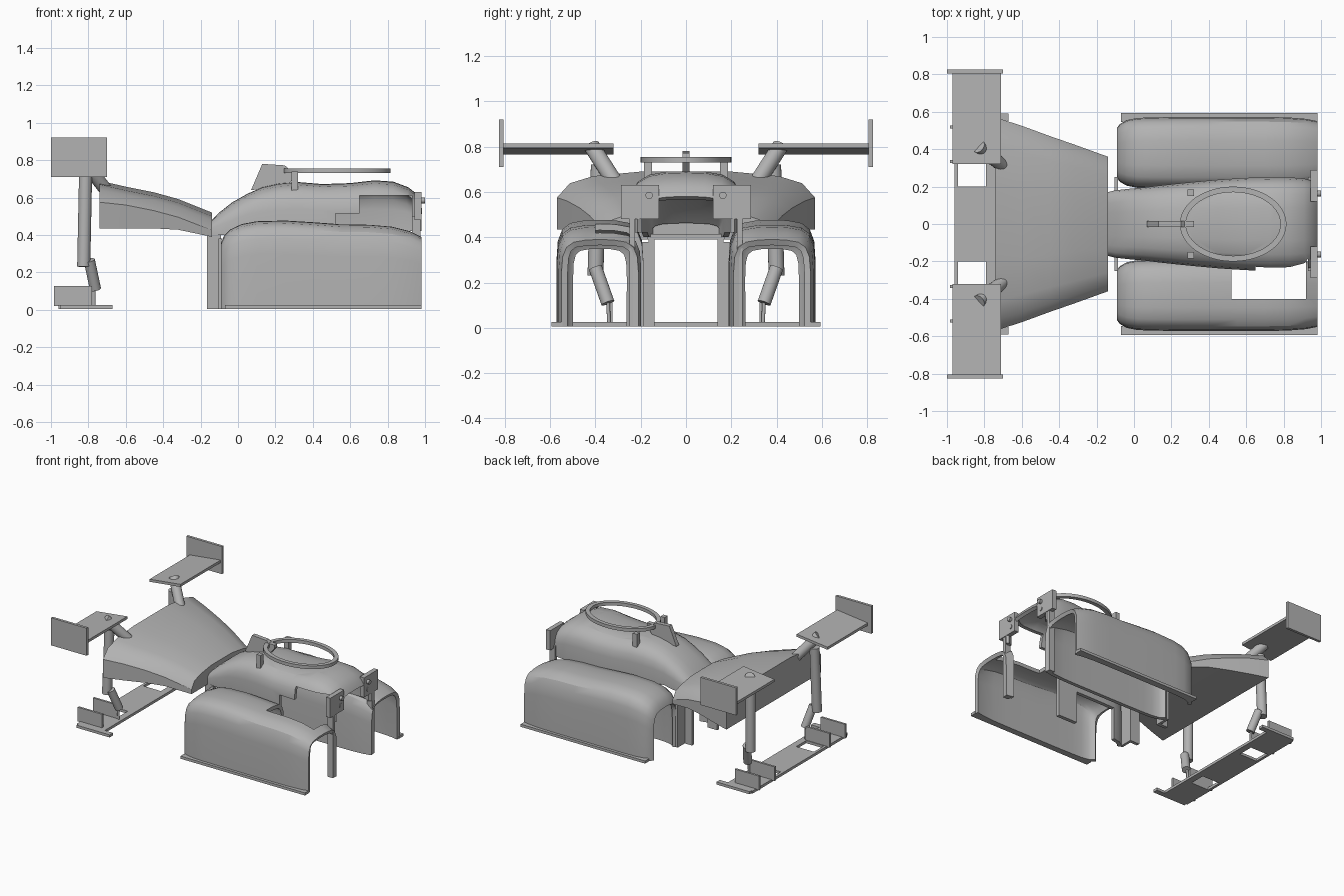
import bpy, bmesh, math
from mathutils import Vector

if "Cube" in bpy.data.objects:
    bpy.data.objects.remove(bpy.data.objects["Cube"])

grey = bpy.data.materials.new("plain grey")
grey.use_nodes = True
grey.diffuse_color = (0.45, 0.45, 0.45, 1)
grey.node_tree.nodes["Principled BSDF"].inputs["Base Color"].default_value = (0.45, 0.45, 0.45, 1)
smooth_parts = []


def add(name, bm, smooth=False, fix=True):
    if fix:
        bmesh.ops.recalc_face_normals(bm, faces=bm.faces)
    mesh = bpy.data.meshes.new(name)
    bm.to_mesh(mesh)
    bm.free()
    mesh.materials.append(grey)
    ob = bpy.data.objects.new(name, mesh)
    bpy.context.collection.objects.link(ob)
    if smooth:
        smooth_parts.append(ob)
    return ob


def box(name, x, y, z):
    bm = bmesh.new()
    bmesh.ops.create_cube(bm, size=1)
    for v in bm.verts:
        v.co = [r[0] + (c + 0.5) * (r[1] - r[0]) for c, r in zip(v.co, (x, y, z))]
    return add(name, bm)


def rod(name, a, b, radius, sides=20):
    a, b = Vector(a), Vector(b)
    bm = bmesh.new()
    bmesh.ops.create_cone(bm, cap_ends=True, segments=sides, radius1=radius,
                          radius2=radius, depth=(b - a).length)
    turn = (b - a).to_track_quat('Z', 'Y')
    for v in bm.verts:
        v.co = turn @ v.co + (a + b) / 2
    return add(name, bm, True)


def prism(name, outline, y0, y1):
    bm = bmesh.new()
    face = bm.faces.new([bm.verts.new((x, y0, z)) for x, z in outline])
    out = bmesh.ops.extrude_face_region(bm, geom=[face])["geom"]
    for v in out:
        if isinstance(v, bmesh.types.BMVert):
            v.co.y = y1
    return add(name, bm)


def loft(name, sections, closed=False):
    bm = bmesh.new()
    rows = [[bm.verts.new(p) for p in s] for s in sections]
    n = len(rows[0])
    for a, b in zip(rows, rows[1:]):
        for j in range(n if closed else n - 1):
            k = (j + 1) % n
            bm.faces.new((a[j], b[j], b[k], a[k]))
    if closed:
        bm.faces.new(rows[0])
        bm.faces.new(rows[-1])
    return add(name, bm, True, closed)


def shell_and_cut(ob, thickness, cutters):
    mod = ob.modifiers.new("thickness", 'SOLIDIFY')
    mod.thickness, mod.offset = thickness, -1
    for c in cutters:
        mod = ob.modifiers.new("cut", 'BOOLEAN')
        mod.operation, mod.solver, mod.object = 'DIFFERENCE', 'EXACT', c
    graph = bpy.context.evaluated_depsgraph_get()
    ob.data = bpy.data.meshes.new_from_object(ob.evaluated_get(graph))
    ob.modifiers.clear()


def arch(x, cy, half, low, top, shape):
    full = [(-u, v) for u, v in shape] + [(u, v) for u, v in reversed(shape[:-1])]
    return [(x, cy + u * half, low + v * (top - low)) for u, v in full]


# Cutters for the wheel well notch, inner wall gap and cockpit
notch = box("notch_cutter", (0.52, 0.92), (-0.40, -0.13), (-0.1, 0.515))
intake = box("intake_cutter", (0.65, 0.93), (-0.40, -0.15), (0.40, 0.61))
gap = box("gap_cutter", (0.02, 0.36), (-0.30, -0.13), (-0.1, 0.25))
cockpit = rod("cockpit_cutter", (0, 0, 0.3), (0, 0, 0.9), 1, 48)
for v in cockpit.data.vertices:
    v.co.x, v.co.y = 0.53 + v.co.x * 0.25, v.co.y * 0.17
smooth_parts.remove(cockpit)

# Wheel fenders
fender_shape = [(1, 0), (1, 0.62), (0.97, 0.8), (0.87, 0.91), (0.68, 0.97), (0.35, 0.995), (0, 1)]
fender_line = [(-0.09, 0.135, 0.36), (-0.075, 0.155, 0.395), (-0.04, 0.175, 0.43),
               (0.02, 0.187, 0.458), (0.1, 0.19, 0.473), (0.25, 0.192, 0.477), (0.4, 0.192, 0.468),
               (0.55, 0.192, 0.457), (0.7, 0.192, 0.455), (0.82, 0.19, 0.445),
               (0.92, 0.182, 0.42), (0.98, 0.17, 0.39)]
for s, side in ((1, "left"), (-1, "right")):
    fender = loft(side + "_fender", [arch(x, s * 0.38, w, 0.005, h, fender_shape)
                                     for x, w, h in fender_line])
    shell_and_cut(fender, 0.028, [notch, gap] if s < 0 else [])

# Cockpit body
body_shape = [(1, 0), (1, 0.45), (0.96, 0.66), (0.85, 0.83), (0.65, 0.94), (0.35, 0.99), (0, 1)]
body_line = [(-0.14, 0.17, 0.48), (-0.1, 0.18, 0.52), (-0.03, 0.188, 0.575), (0.05, 0.195, 0.62),
             (0.13, 0.205, 0.655), (0.22, 0.215, 0.675), (0.32, 0.225, 0.683), (0.45, 0.237, 0.672),
             (0.6, 0.247, 0.677), (0.73, 0.25, 0.692), (0.83, 0.25, 0.685),
             (0.91, 0.243, 0.655), (0.955, 0.23, 0.62), (0.98, 0.215, 0.58)]
body = loft("cockpit_body", [arch(x, 0, w, 0.40 + 0.02 * (x > 0), h, body_shape)
                             for x, w, h in body_line])
shell_and_cut(body, 0.025, [cockpit, intake, notch])
for c in (notch, intake, gap, cockpit):
    bpy.data.objects.remove(c)
box("body_floor_bar", (-0.14, -0.09), (-0.17, 0.17), (0.39, 0.415))

# Cockpit ring with a flat rectangular section
bm = bmesh.new()
count = 56
rings = []
for i in range(count):
    c, s = math.cos(i * math.tau / count), math.sin(i * math.tau / count)
    rings.append([bm.verts.new((0.53 + c * rx, s * ry, z)) for rx, ry, z in
                  ((0.285, 0.2, 0.73), (0.285, 0.2, 0.755), (0.253, 0.17, 0.755), (0.253, 0.17, 0.73))])
for i in range(count):
    a, b = rings[i], rings[(i + 1) % count]
    for j in range(4):
        k = (j + 1) % 4
        bm.faces.new((a[j], b[j], b[k], a[k]))
add("cockpit_ring", bm, True)
prism("ring_fin", [(0.07, 0.64), (0.13, 0.78), (0.25, 0.772), (0.27, 0.755), (0.32, 0.755),
                   (0.32, 0.73), (0.26, 0.66)], -0.016, 0.016)

# Nose wedge
nose_line = [(-0.74, 0.57, 0.435, 0.575, 0.69), (-0.6, 0.525, 0.435, 0.56, 0.658),
             (-0.45, 0.47, 0.435, 0.53, 0.628), (-0.32, 0.425, 0.428, 0.495, 0.592),
             (-0.14, 0.36, 0.39, 0.425, 0.52)]
nose = []
for x, w, low, mid, top in nose_line:
    half = [(w, low), (w, mid), (w * 0.9, mid + (top - mid) * 0.55),
            (w * 0.72, top - 0.02), (w * 0.35, top)]
    nose.append([(x, y, z) for y, z in half] + [(x, -y, z) for y, z in reversed(half)])
loft("nose_wedge", nose, True)

# Low wing: strips around two windows
box("low_wing_centre", (-0.96, -0.74), (-0.20, 0.20), (0.005, 0.025))

for s, side in ((1, "left"), (-1, "right")):
    def span(a, b):
        return tuple(sorted((s * a, s * b)))

    box(side + "_low_wing_outer", (-0.96, -0.74), span(0.32, 0.57), (0.005, 0.025))
    box(side + "_low_wing_edge_strip", (-0.96, -0.94), span(0.20, 0.32), (0.005, 0.025))
    box(side + "_low_wing_inner_strip", (-0.79, -0.74), span(0.20, 0.32), (0.005, 0.025))
    box(side + "_low_wing_tip", (-0.95, -0.67), span(0.55, 0.59), (0.005, 0.025))
    for name, y in (("inner", 0.325), ("outer", 0.51)):
        box(side + "_low_wing_" + name + "_fence", (-0.985, -0.78), span(y, y + 0.016), (0.02, 0.128))

    # Tilted high wing with end plate
    panel = prism(side + "_high_wing", [(-0.97, 0.765), (-0.71, 0.795), (-0.71, 0.815),
                                        (-0.97, 0.785)], s * 0.32, s * 0.81)
    box(side + "_high_wing_end_plate", (-1.0, -0.70), span(0.805, 0.825), (0.71, 0.92))

    # Struts joining wings and nose
    rod(side + "_wing_stay", (-0.69, s * 0.30, 0.62), (-0.83, s * 0.415, 0.80), 0.036)
    rod(side + "_upright", (-0.815, s * 0.385, 0.72), (-0.825, s * 0.40, 0.23), 0.035)
    rod(side + "_damper", (-0.795, s * 0.40, 0.265), (-0.762, s * 0.345, 0.11), 0.03)
    rod(side + "_damper_pin", (-0.77, s * 0.345, 0.13), (-0.77, s * 0.34, 0.015), 0.008)

    # Fender skirt, inner panel and front leg
    box(side + "_fender_skirt", (-0.07, 0.98), span(0.545, 0.593), (0.005, 0.025))
    box(side + "_inner_panel", (-0.165, -0.09), span(0.14, 0.165), (0.005, 0.40))
    box(side + "_inner_panel_return", (-0.105, -0.085), span(0.14, 0.25), (0.005, 0.38))
    box(side + "_front_leg", (0.93, 0.975), span(0.225, 0.25), (0.005, 0.50))

    # Lamp block with two pegs
    box(side + "_lamp_block", (0.945, 0.98), span(0.12, 0.288), (0.48, 0.63))
    rod(side + "_upper_peg", (0.96, s * 0.163, 0.585), (1.0, s * 0.163, 0.585), 0.016)
    rod(side + "_lower_peg", (0.96, s * 0.163, 0.528), (0.985, s * 0.163, 0.528), 0.016)

    # Ring post
    box(side + "_ring_post", (0.285, 0.32), span(0.15, 0.185), (0.62, 0.74))

# Smooth shading with sharp edges kept
bpy.ops.object.select_all(action='DESELECT')
for ob in smooth_parts:
    ob.select_set(True)
bpy.context.view_layer.objects.active = smooth_parts[0]
bpy.ops.object.shade_smooth_by_angle(angle=math.radians(32))
